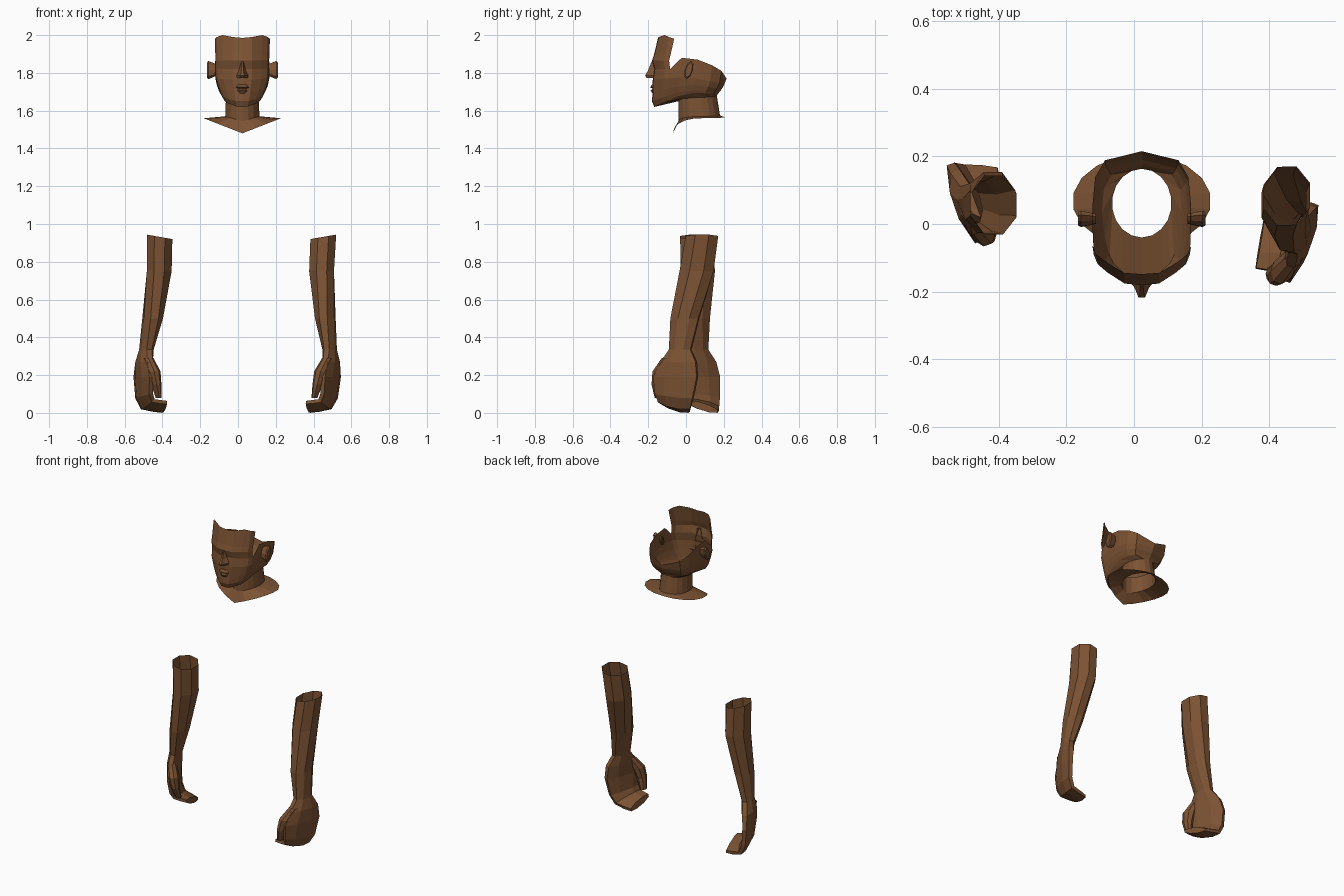
import bpy, bmesh
from math import sin, cos, pi, radians
from mathutils import Vector

if "Cube" in bpy.data.objects:
    bpy.data.objects.remove(bpy.data.objects["Cube"])

mat = bpy.data.materials.new("skin_brown")
mat.diffuse_color = (0.2, 0.085, 0.033, 1)
mat.use_nodes = True
mat.node_tree.nodes["Principled BSDF"].inputs["Base Color"].default_value = mat.diffuse_color
CX = 0.023  # centre line of the head


def make(name, verts, faces):
    me = bpy.data.meshes.new(name)
    me.from_pydata([tuple(v) for v in verts], [], faces)
    bm = bmesh.new()
    bm.from_mesh(me)
    bmesh.ops.recalc_face_normals(bm, faces=bm.faces)
    bm.to_mesh(me)
    bm.free()
    me.materials.append(mat)
    ob = bpy.data.objects.new(name, me)
    bpy.context.collection.objects.link(ob)
    return ob


def bridge(rows, closed=True, cap_end=False, cap_start=False):
    n = len(rows[0])
    verts = [v for r in rows for v in r]
    faces = [(k * n + i, k * n + (i + 1) % n, (k + 1) * n + (i + 1) % n, (k + 1) * n + i)
             for k in range(len(rows) - 1) for i in range(n if closed else n - 1)]
    if cap_end:
        faces.append(tuple(range(len(verts) - n, len(verts))))
    if cap_start:
        faces.append(tuple(range(n)))
    return verts, faces


# Head columns: width fraction, front-to-back fraction
COLS = [(0, 0), (.35, .01), (.7, .09), (.9, .15), (.98, .22),
        (1, .38), (1, .6), (.95, .8), (.75, .93), (0, 1)]


def ring(hw, yf, yb, zs, pinch=0, rounded=False, cols=range(-8, 10)):
    out = []
    for c in cols:
        i = abs(c)
        u, v = COLS[i]
        if rounded:
            u, v = sin(i * pi / 9), (1 - cos(i * pi / 9)) / 2
        if len(zs) > 3:
            z = zs[i]
        else:
            f = 1 - u if rounded else abs(1 - 2 * v)
            z = zs[1] + ((zs[0] if v < .5 else zs[2]) - zs[1]) * f
        u *= 1 - pinch * max(0, 1 - 2 * v)
        out.append((CX + (u if c >= 0 else -u) * hw, yf + (yb - yf) * v, z))
    return out


# Collar, neck, jaw and lower skull up to the cut hairline
hairline = ring(.145, -.168, .215, [1.82, 1.82, 1.82, 1.82, 1.82, 1.88, 1.87, 1.84, 1.81, 1.77])
shell = [
    ring(.205, -.07, .205, (1.48, 1.56, 1.565), rounded=True),
    ring(.092, -.04, .18, (1.545, 1.57, 1.575), rounded=True),
    ring(.088, -.04, .163, (1.65, 1.67, 1.68), rounded=True),
    ring(.118, -.168, .17, (1.62, 1.695, 1.69), pinch=.32),
    ring(.125, -.18, .177, (1.65, 1.71, 1.70), pinch=.22),
    ring(.135, -.177, .19, (1.70, 1.74, 1.715), pinch=.1),
    ring(.143, -.176, .203, (1.765, 1.78, 1.74)),
    hairline,
]
make("head_and_neck", *bridge(shell))

# Forehead
fc = range(-4, 5)
forehead = [
    hairline[4:13],
    ring(.145, -.18, .23, (1.865, 1.865, 1.865), cols=fc),
    ring(.146, -.17, .23, (1.895, 1.895, 1.895), cols=fc),
    ring(.149, -.148, .24, [1.985, 1.99, 2.0, 1.99, 1.98], cols=fc),
]
make("forehead", *bridge(forehead, closed=False))


# Nose and lips: stacked half-octagon bands on the face
def face_band(name, levels):
    rows = [[(CX + s * w, y, z) for s, y in
             ((-1, back), (-.6, (back + front) / 2), (-.3, front),
              (.3, front), (.6, (back + front) / 2), (1, back))]
            for z, w, front, back in levels]
    make(name, *bridge(rows, closed=False, cap_end=True, cap_start=True))


face_band("nose", [(1.86, .012, -.182, -.165), (1.815, .018, -.2, -.165),
                   (1.785, .032, -.217, -.17), (1.773, .03, -.208, -.17)])
face_band("upper_lip", [(1.738, .035, -.18, -.17), (1.724, .06, -.19, -.155),
                        (1.718, .06, -.178, -.155)])
face_band("lower_lip", [(1.714, .05, -.178, -.16), (1.706, .045, -.188, -.16),
                        (1.692, .03, -.178, -.165)])

# Ears
for s, side in ((-1, "left"), (1, "right")):
    rows = []
    for dx, k in ((.135, .6), (.155, .8), (.18, 1), (.188, .8)):
        rows.append([(CX + s * dx, .015 + .022 * k * cos(a * pi / 4) + .012 * k * sin(a * pi / 4),
                      1.815 + .048 * k * sin(a * pi / 4)) for a in range(8)])
    make(side + "_ear", *bridge(rows, cap_end=True))


# Forearm and hand sections: x, y, z, half width, half thickness, yaw, tilt, dip
def section(x, y, z, hw, ht, yaw, tilt, dip):
    a, t = radians(yaw), radians(tilt)
    w = Vector((-sin(a), cos(a), -dip)) * hw * 1.06
    th = Vector((cos(t) * cos(a), cos(t) * sin(a), sin(t))) * ht * 1.06
    return [Vector((x, y, z)) + w * cos((k + .5) * pi / 4) + th * sin((k + .5) * pi / 4)
            for k in range(8)]


ARM = [
    (-.415, .055, .932, .088, .07, 0, -10, 0),
    (-.417, .063, .75, .092, .067, 0, 0, 0),
    (-.452, .05, .5, .076, .052, 8, 0, 0),
    (-.485, .058, .335, .06, .034, 15, 0, 0),
    (-.497, .063, .27, .1, .036, 19, 0, 0),
    (-.5, .062, .19, .125, .03, 20, 0, 0),
    (-.497, .075, .09, .11, .027, 20, 12, .1),
    (-.478, .085, .046, .095, .027, 18, 45, .2),
    (-.43, .09, .037, .088, .023, 14, 80, .25),
    (-.39, .09, .032, .08, .02, 10, 95, .3),
]
THUMB = [
    (-.475, -.0, .29, .03, .025, 20, 0, 0),
    (-.445, -.025, .22, .04, .032, 20, 0, 0),
    (-.432, -.025, .15, .032, .024, 20, 0, 0),
    (-.42, -.005, .08, .022, .014, 20, 0, 0),
]


def swing(v):
    # Mirror to the other side and swing the arm forward
    k = (.94 - v.z) / .74
    return Vector((-v.x + .037 - .045 * k, v.y + .03 - .145 * k, v.z))


for side in ("left", "right"):
    for part, data in (("forearm_and_hand", ARM), ("thumb", THUMB)):
        rows = [section(*d) for d in data]
        if side == "right":
            rows = [[swing(v) for v in r] for r in rows]
        make(side + "_" + part, *bridge(rows, cap_end=True))
